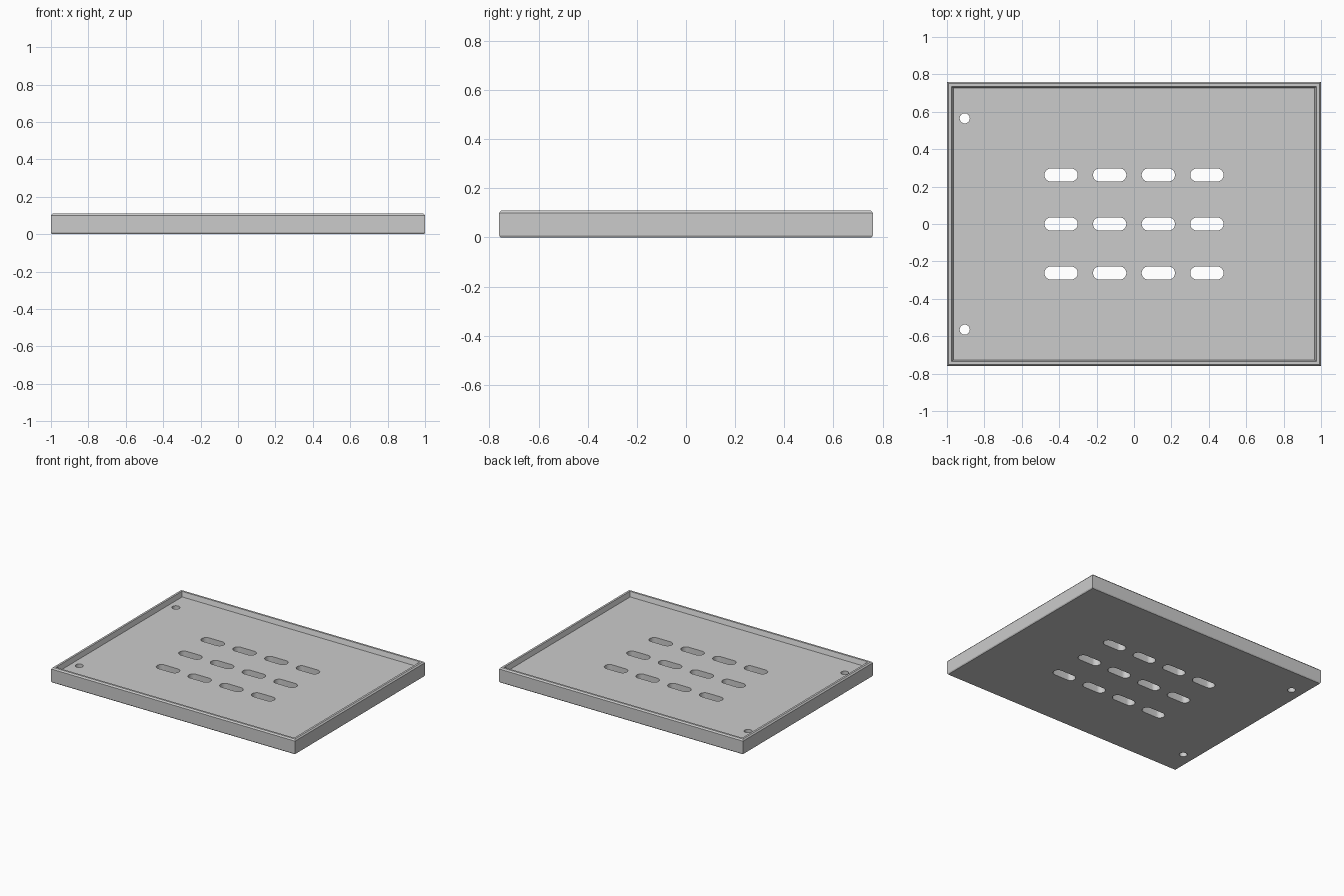
import bpy, bmesh, math

default = bpy.data.objects.get("Cube")
if default:
    bpy.data.objects.remove(default, do_unlink=True)

HALF_X, HALF_Y = 1.0, 0.76
FLOOR = 0.075

grey = bpy.data.materials.new("light_grey")
grey.use_nodes = True
colour = (0.6, 0.6, 0.6, 1)
grey.diffuse_color = colour
grey.node_tree.nodes["Principled BSDF"].inputs["Base Color"].default_value = colour


def make_object(name, bm):
    bmesh.ops.recalc_face_normals(bm, faces=bm.faces)
    mesh = bpy.data.meshes.new(name)
    bm.to_mesh(mesh)
    bm.free()
    obj = bpy.data.objects.new(name, mesh)
    obj.data.materials.append(grey)
    bpy.context.collection.objects.link(obj)
    return obj


def loft(bm, rings):
    """Skin a stack of equal rings and cap both ends."""
    loops = [[bm.verts.new(p) for p in ring] for ring in rings]
    for a, b in zip(loops, loops[1:]):
        for i in range(len(a)):
            j = (i + 1) % len(a)
            bm.faces.new((a[i], a[j], b[j], b[i]))
    bm.faces.new(loops[0])
    bm.faces.new(loops[-1])


def rectangle(inset, z):
    x, y = HALF_X - inset, HALF_Y - inset
    return [(-x, -y, z), (x, -y, z), (x, y, z), (-x, y, z)]


def slot(cx, cy, half_straight, radius, z, steps=16):
    """Outline of a round-ended slot; a circle when half_straight is zero."""
    points = []
    count = steps if half_straight else steps - 1
    for side in (1, -1):
        for i in range(count + 1):
            a = -math.pi / 2 + math.pi * i / steps
            points.append((cx + side * (half_straight + radius * math.cos(a)),
                           cy + side * radius * math.sin(a), z))
    return points


# Tray: chamfered outside, raised rim, sloped inner wall, recessed floor
profile = [(0.005, 0), (0, 0.008), (0, 0.1), (0.009, 0.11),
           (0.024, 0.11), (0.034, FLOOR)]
bm = bmesh.new()
loft(bm, [rectangle(inset, z) for inset, z in profile])
tray = make_object("vented_tray", bm)

# Vent slots in a grid, and two screw holes on the right side
bm = bmesh.new()
openings = [(0.26 * (col - 1.5), 0.262 * row, 0.054, 0.035)
            for row in (-1, 0, 1) for col in range(4)]
openings += [(-0.905, side * 0.565, 0, 0.027) for side in (-1, 1)]
for cx, cy, straight, radius in openings:
    loft(bm, [slot(cx, cy, straight, radius, z) for z in (-0.1, 0.2)])
cutter = make_object("opening_cutter", bm)
cutter.hide_render = True

cut = tray.modifiers.new("openings", "BOOLEAN")
cut.operation = "DIFFERENCE"
cut.solver = "EXACT"
cut.object = cutter

# Apply the cut, drop the cutter, and keep the chamfers crisp
bpy.ops.object.select_all(action="DESELECT")
tray.select_set(True)
bpy.context.view_layer.objects.active = tray
bpy.ops.object.modifier_apply(modifier=cut.name)
bpy.data.objects.remove(cutter, do_unlink=True)
bpy.ops.object.shade_smooth_by_angle(angle=math.radians(20))
